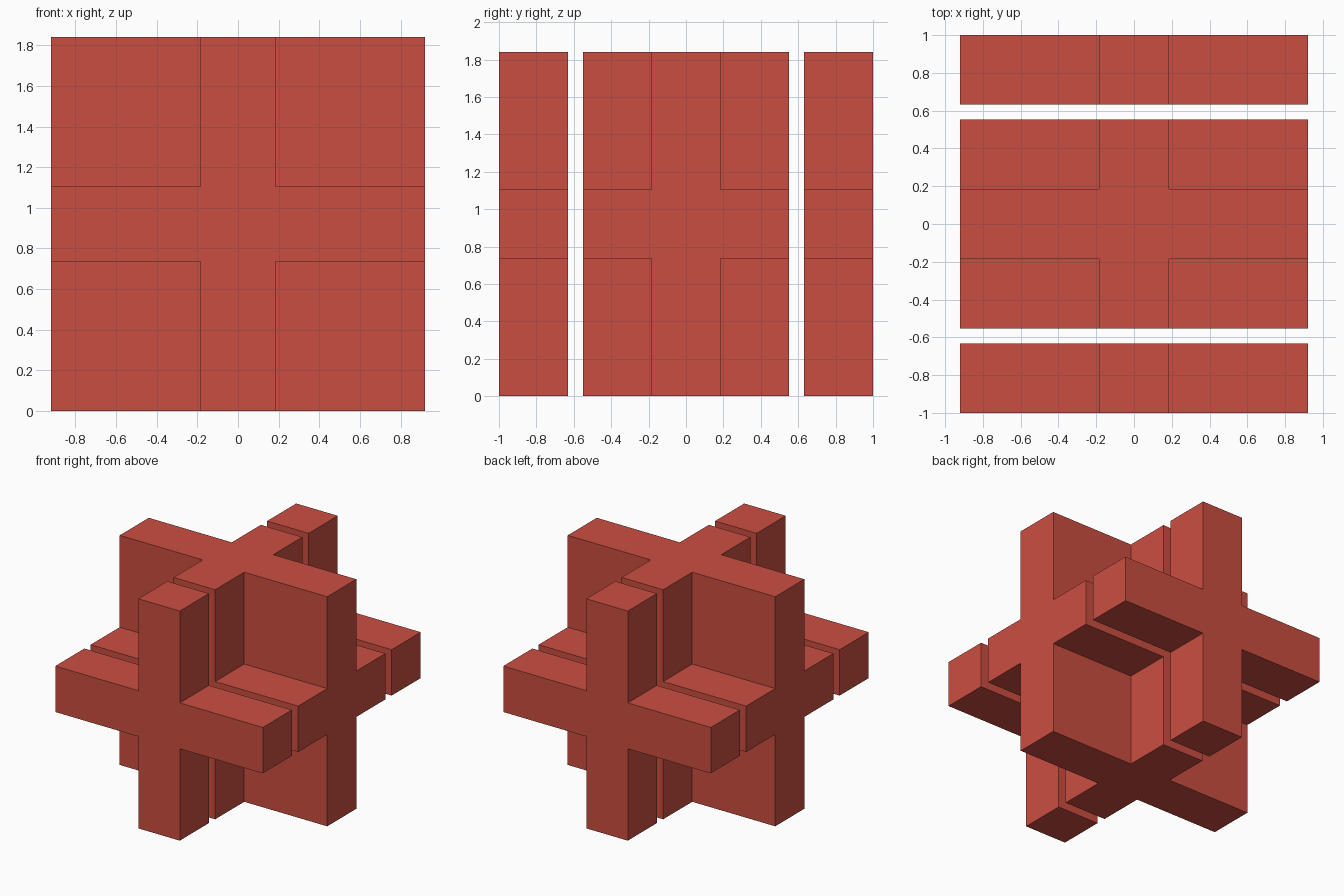
import bpy
import bmesh
from mathutils import Vector

cube = bpy.data.objects.get("Cube")
if cube:
    bpy.data.objects.remove(cube, do_unlink=True)

UNIT = 0.368              # width of one arm
HALF = 2.5 * UNIT         # half the span of a cross
GAP = 0.08                # space between the layers
LINES = (-HALF, -UNIT / 2, UNIT / 2, HALF)

red = bpy.data.materials.new("brick_red")
red.use_nodes = True
red.diffuse_color = (0.59, 0.076, 0.053, 1)
red.node_tree.nodes["Principled BSDF"].inputs["Base Color"].default_value = red.diffuse_color


def in_cross(col, row):
    return col == 1 or row == 1


def extrude(bm, faces, distance):
    """Extrude a face region along y."""
    made = bmesh.ops.extrude_face_region(bm, geom=faces)["geom"]
    verts = [g for g in made if isinstance(g, bmesh.types.BMVert)]
    bmesh.ops.translate(bm, verts=verts, vec=Vector((0, distance, 0)))
    bmesh.ops.delete(bm, geom=[f for f in faces if f.is_valid], context="FACES_KEEP_BOUNDARY")


def build(name, y, with_plate):
    """An upright cross, or a square plate with a cross raised on both faces."""
    bm = bmesh.new()
    front = y - UNIT / 2
    grid = [[bm.verts.new((x, front, z + HALF)) for z in LINES] for x in LINES]
    cells = [bm.faces.new((grid[c][r], grid[c + 1][r], grid[c + 1][r + 1], grid[c][r + 1]))
             for c in range(3) for r in range(3) if with_plate or in_cross(c, r)]
    # Thicken the flat cells into a slab
    made = bmesh.ops.extrude_face_region(bm, geom=cells, use_keep_orig=True)["geom"]
    bmesh.ops.translate(bm, verts=[g for g in made if isinstance(g, bmesh.types.BMVert)],
                        vec=Vector((0, UNIT, 0)))
    # Raise the cross on the front and back of the plate
    if with_plate:
        for side in (-1, 1):
            raised = []
            for f in bm.faces:
                c = f.calc_center_median()
                on_side = abs(c.y - y - side * UNIT / 2) < 0.01
                if on_side and (abs(c.x) < 0.1 or abs(c.z - HALF) < 0.1):
                    raised.append(f)
            extrude(bm, raised, side * UNIT)
    bmesh.ops.recalc_face_normals(bm, faces=bm.faces[:])
    bmesh.ops.dissolve_limit(bm, angle_limit=0.01, verts=bm.verts[:], edges=bm.edges[:])

    mesh = bpy.data.meshes.new(name)
    bm.to_mesh(mesh)
    bm.free()
    mesh.materials.append(red)
    obj = bpy.data.objects.new(name, mesh)
    bpy.context.collection.objects.link(obj)


# Middle body, with a separate cross in front and behind
offset = 2 * UNIT + GAP
build("middle_body", 0, True)
build("front_cross", -offset, False)
build("back_cross", offset, False)
